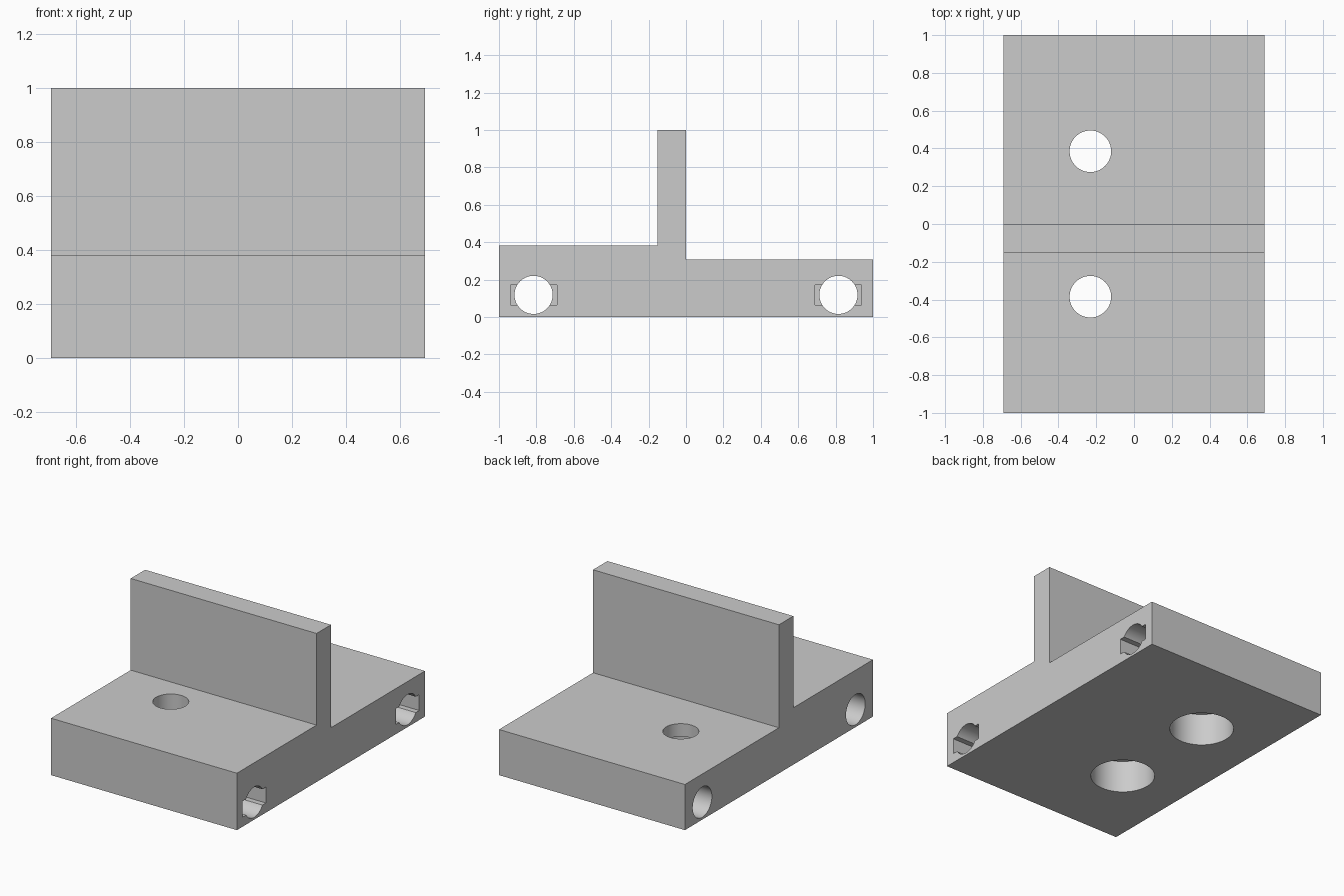
import bpy
import bmesh
from math import pi, radians
from mathutils import Matrix

if "Cube" in bpy.data.objects:
    bpy.data.objects.remove(bpy.data.objects["Cube"], do_unlink=True)

HALF_X = 0.692
grey = bpy.data.materials.new("plain_grey")
grey.use_nodes = True
colour = (0.6, 0.6, 0.6, 1)
grey.diffuse_color = colour
grey.node_tree.nodes["Principled BSDF"].inputs["Base Color"].default_value = colour


def add_object(name, bm):
    bmesh.ops.recalc_face_normals(bm, faces=bm.faces)
    mesh = bpy.data.meshes.new(name)
    bm.to_mesh(mesh)
    bm.free()
    mesh.materials.append(grey)
    obj = bpy.data.objects.new(name, mesh)
    bpy.context.collection.objects.link(obj)
    return obj


# Stepped base with upright wall, as one extruded profile
profile = [(-1, 0), (1, 0), (1, 0.307), (0, 0.307), (0, 1),
           (-0.153, 1), (-0.153, 0.383), (-1, 0.383)]
bm = bmesh.new()
face = bm.faces.new([bm.verts.new((-HALF_X, y, z)) for y, z in profile])
side = bmesh.ops.extrude_face_region(bm, geom=[face])["geom"]
bmesh.ops.translate(bm, vec=(2 * HALF_X, 0, 0),
                    verts=[v for v in side if isinstance(v, bmesh.types.BMVert)])
bracket = add_object("bracket", bm)
cutters = []


def cut(name, bm):
    cutter = add_object(name, bm)
    cutter.hide_render = True
    cutters.append(cutter)
    mod = bracket.modifiers.new(name, "BOOLEAN")
    mod.operation = "DIFFERENCE"
    mod.solver = "EXACT"
    mod.object = cutter


def cut_cylinder(name, centre, radius, length, turn=None):
    bm = bmesh.new()
    matrix = Matrix.Translation(centre) @ (turn or Matrix())
    bmesh.ops.create_cone(bm, cap_ends=True, segments=64, radius1=radius,
                          radius2=radius, depth=length, matrix=matrix)
    cut(name, bm)


def cut_box(name, centre, size):
    bm = bmesh.new()
    matrix = Matrix.Translation(centre) @ Matrix.Diagonal((*size, 1))
    bmesh.ops.create_cube(bm, size=1, matrix=matrix)
    cut(name, bm)


along_x = Matrix.Rotation(pi / 2, 4, "Y")
slot_depth = 0.69
for label, s in (("front", -1), ("back", 1)):
    # Screw hole with a wide counterbore underneath
    cut_cylinder(label + "_screw_hole", (-0.231, s * 0.385, 0.2), 0.11, 1)
    cut_cylinder(label + "_counterbore", (-0.231, s * 0.385, 0.06), 0.2, 0.32)
    # Cross bore with a blind flat slot from one side
    cut_cylinder(label + "_cross_bore", (0, s * 0.815, 0.118), 0.102, 2, along_x)
    cut_box(label + "_flat_slot", (HALF_X, s * 0.815, 0.118),
            (2 * slot_depth, 0.248, 0.107))

# Apply the cuts, then drop the helpers
bpy.ops.object.select_all(action="DESELECT")
bracket.select_set(True)
bpy.context.view_layer.objects.active = bracket
for mod in list(bracket.modifiers):
    bpy.ops.object.modifier_apply(modifier=mod.name)
for cutter in cutters:
    bpy.data.objects.remove(cutter, do_unlink=True)
bpy.ops.object.shade_smooth_by_angle(angle=radians(30))
